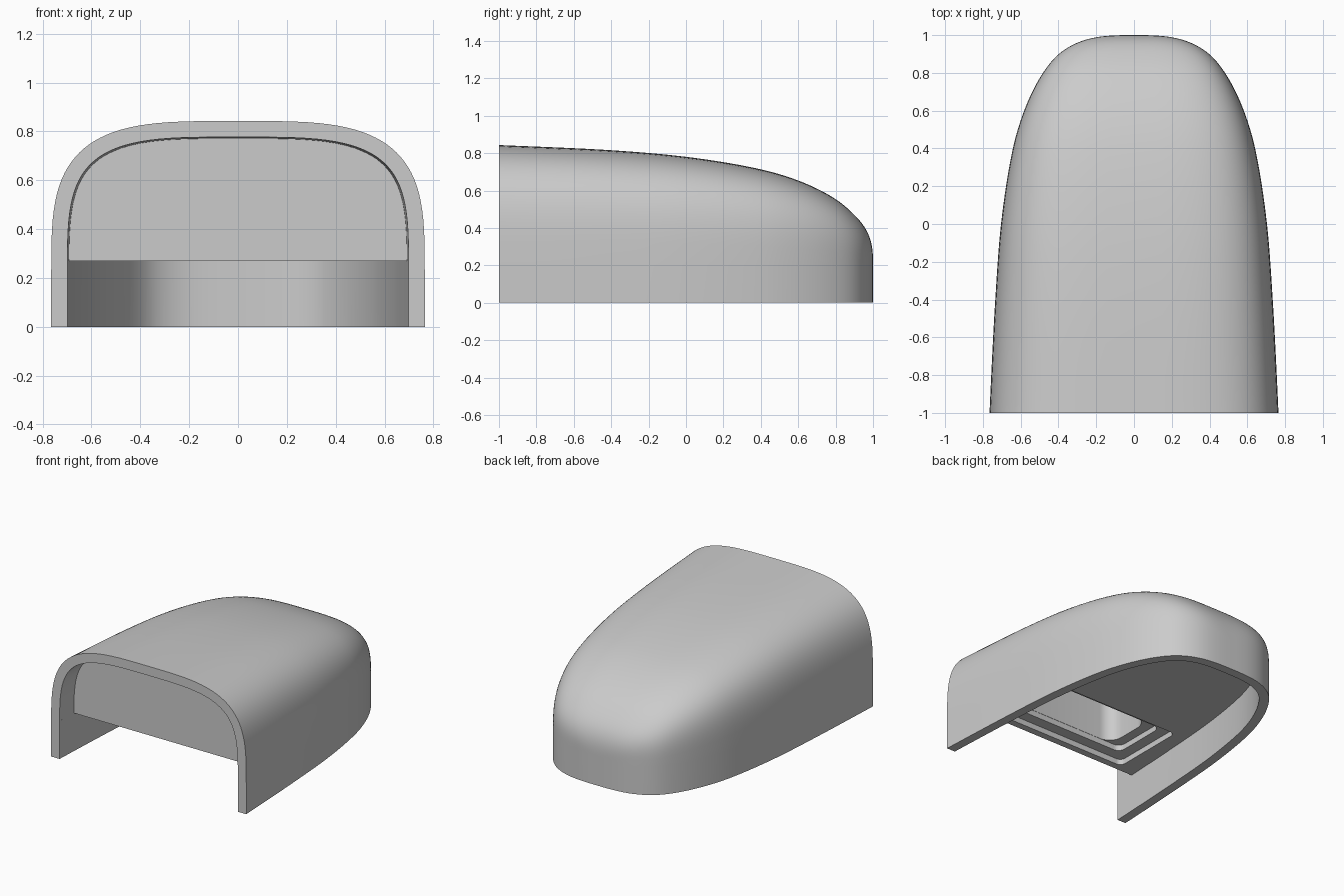
import bpy, bmesh, math
from mathutils import Vector

if "Cube" in bpy.data.objects:
    bpy.data.objects.remove(bpy.data.objects["Cube"], do_unlink=True)

grey = bpy.data.materials.new("plain grey")
grey.use_nodes = True
COLOUR = (0.6, 0.6, 0.6, 1)
grey.diffuse_color = COLOUR
grey.node_tree.nodes["Principled BSDF"].inputs["Base Color"].default_value = COLOUR

HALF_W, TOP, SHOULDER, POWER, NOSE = 0.765, 0.843, 0.2, 3.6, 2.9
WALL, FLOOR, FRONT = 0.066, 0.27, -0.85

# Growth of width and height from the rounded nose (0) to the open front (1)
WIDTH = [(0, 0), (.161, .25), (.259, .39), (.356, .52), (.452, .63), (.574, .76),
         (.66, .838), (.787, .92), (.884, .96), (1, 1)]
HEIGHT = [(0, 0), (.235, .275), (.356, .42), (.452, .55), (.574, .705),
          (.66, .798), (.787, .902), (.884, .957), (1, 1)]


def smooth(table, u):
    """Cubic interpolation through a table of points."""
    n = len(table)
    i = max(k for k in range(n - 1) if table[k][0] <= u)

    def slope(k):
        a, b = table[max(k - 1, 0)], table[min(k + 1, n - 1)]
        return (b[1] - a[1]) / (b[0] - a[0])
    (x0, y0), (x1, y1) = table[i], table[i + 1]
    d = x1 - x0
    t = (u - x0) / d
    return ((2*t**3 - 3*t**2 + 1) * y0 + (t**3 - 2*t**2 + t) * d * slope(i)
            + (3*t**2 - 2*t**3) * y1 + (t**3 - t**2) * d * slope(i + 1))


def plan(u):
    """Half width and y of the outline."""
    return HALF_W * smooth(WIDTH, u), 1 - 2 * u ** NOSE


def arch(u, steps=56):
    """Arched cross-section (x, z) with straight legs."""
    w, h = plan(u)[0], (TOP - SHOULDER) * smooth(HEIGHT, u)
    pts = [(w, 0)]
    for k in range(steps + 1):
        a = math.pi * k / steps
        c, s = math.cos(a), max(math.sin(a), 0)
        pts.append((math.copysign(abs(c) ** (2 / POWER), c) * w,
                    SHOULDER + h * s ** (2 / POWER)))
    return pts + [(-w, 0)]


def inset(pts):
    """Move a counter-clockwise line inwards by the wall thickness."""
    out = []
    for k, p in enumerate(pts):
        a, b = pts[max(k - 1, 0)], pts[min(k + 1, len(pts) - 1)]
        t = (Vector(b) - Vector(a)).normalized()
        out.append((p[0] - t.y * WALL, p[1] + t.x * WALL))
    return out


def loft(name, rings):
    """Closed solid through rings of equal length."""
    bm = bmesh.new()
    rows = [[bm.verts.new(p) for p in r] for r in rings]
    for a, b in zip(rows, rows[1:]):
        for k in range(len(a)):
            j = (k + 1) % len(a)
            bm.faces.new((a[k], a[j], b[j], b[k]))
    bm.faces.new(rows[0])
    bm.faces.new(rows[-1][::-1])
    bmesh.ops.recalc_face_normals(bm, faces=bm.faces[:])
    me = bpy.data.meshes.new(name)
    bm.to_mesh(me)
    bm.free()
    me.materials.append(grey)
    ob = bpy.data.objects.new(name, me)
    bpy.context.collection.objects.link(ob)
    return ob


def prism(name, outline, z0, z1):
    return loft(name, [[(x, y, z) for x, y in outline] for z in (z0, z1)])


def rounded_rect(hx, y0, y1, r, seg=8):
    pts = []
    for i, (cx, cy) in enumerate([(hx - r, y1 - r), (r - hx, y1 - r),
                                  (r - hx, y0 + r), (hx - r, y0 + r)]):
        for k in range(seg + 1):
            a = math.pi / 2 * (i + k / seg)
            pts.append((cx + r * math.cos(a), cy + r * math.sin(a)))
    return pts


# Outer hood, lofted from nose to front
rings = []
for k in range(57):
    u = 0.03 + 0.97 * k / 56
    rings.append([(x, plan(u)[1], z) for x, z in arch(u)])
hood = loft("hood", rings)

# Inner outline, from the front round to the nose, then mirrored
side = [p for p in inset([plan(1 - 0.96 * k / 55) for k in range(56)]) if p[0] > 0.01]
side = [(side[0][0], -1.2)] + side
outline = side + [(-x, y) for x, y in reversed(side)]


def pocket_ring(u, y):
    """Inner arch above the floor level."""
    pts = [p for p in inset(arch(u)) if p[1] > FLOOR + 0.02]
    x = pts[0][0]
    base = FLOOR - 0.001
    leg = inset(arch(u))[1][0]
    return [(px, y, pz) for px, pz in [(max(leg, x), base)] + pts + [(-max(leg, x), base)]]


# Cutters: underside hollow, front pocket and stepped opening
u_back = ((1 - FRONT) / 2) ** (1 / NOSE)
cutters = [
    prism("hollow_cutter", outline, -0.2, FLOOR),
    loft("pocket_cutter", [pocket_ring(1, -1.2), pocket_ring(1, -1),
                           pocket_ring(u_back, FRONT)]),
    prism("outer_step_cutter", rounded_rect(.56, -.80, -.25, .04), .2, .31),
    prism("middle_step_cutter", rounded_rect(.48, -.72, -.31, .05), .2, .35),
    prism("recess_cutter", rounded_rect(.41, -.718, -.35, .1), .2, .62),
]
for c in cutters:
    mod = hood.modifiers.new(c.name, 'BOOLEAN')
    mod.operation, mod.solver, mod.object = 'DIFFERENCE', 'EXACT', c
    c.hide_render = True

# Bake the cuts and discard the cutters
bpy.context.view_layer.update()
cut = bpy.data.meshes.new_from_object(
    hood.evaluated_get(bpy.context.evaluated_depsgraph_get()))
hood.modifiers.clear()
hood.data = cut
for c in cutters:
    bpy.data.objects.remove(c, do_unlink=True)

bpy.ops.object.select_all(action='DESELECT')
hood.select_set(True)
bpy.context.view_layer.objects.active = hood
bpy.ops.object.shade_smooth_by_angle(angle=math.radians(30))
